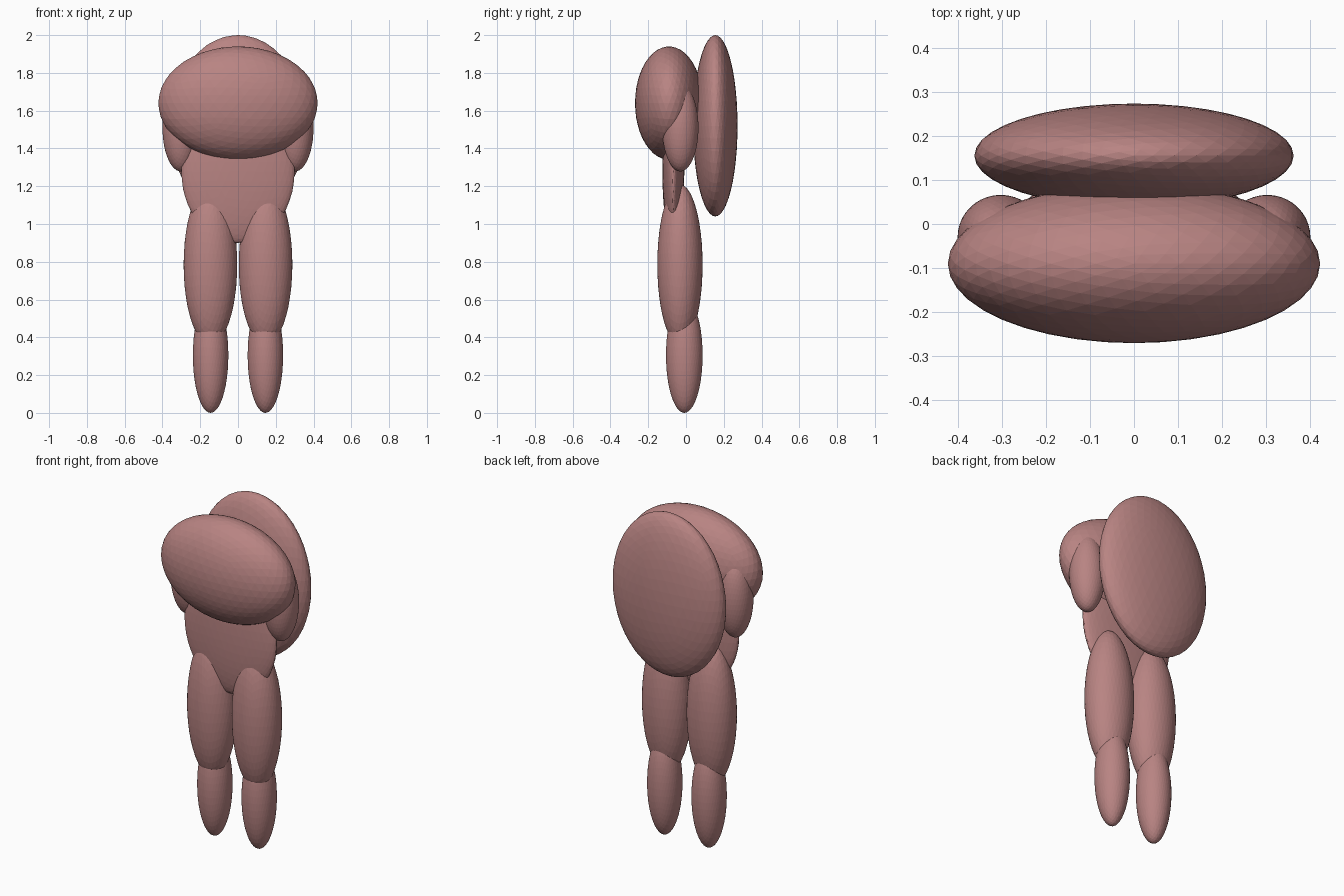
import bpy

if "Cube" in bpy.data.objects:
    bpy.data.objects.remove(bpy.data.objects["Cube"])

skin = bpy.data.materials.new("dusky_pink")
skin.diffuse_color = (0.48, 0.23, 0.225, 1)
skin.use_nodes = True
skin.node_tree.nodes["Principled BSDF"].inputs["Base Color"].default_value = skin.diffuse_color


def ellipsoid(name, centre, radii):
    """Faceted ball squashed to the given radii."""
    bpy.ops.mesh.primitive_ico_sphere_add(subdivisions=4, radius=1, location=centre)
    ob = bpy.context.object
    ob.name = name
    ob.scale = radii
    bpy.ops.object.transform_apply(location=False, rotation=False, scale=True)
    ob.data.materials.append(skin)
    return ob


# Trunk
ellipsoid("chest", (0, -0.09, 1.64), (0.422, 0.18, 0.30))
ellipsoid("belly", (0, -0.067, 1.278), (0.30, 0.058, 0.378))
ellipsoid("back_shell", (0, 0.155, 1.52), (0.362, 0.118, 0.48))

# Limbs, one per side
for side, s in (("left", -1), ("right", 1)):
    ellipsoid(side + "_arm", (s * 0.302, -0.03, 1.51), (0.098, 0.096, 0.232))
    ellipsoid(side + "_thigh", (s * 0.146, -0.032, 0.785), (0.142, 0.12, 0.425))
    ellipsoid(side + "_shin", (s * 0.145, -0.009, 0.305), (0.094, 0.097, 0.305))
